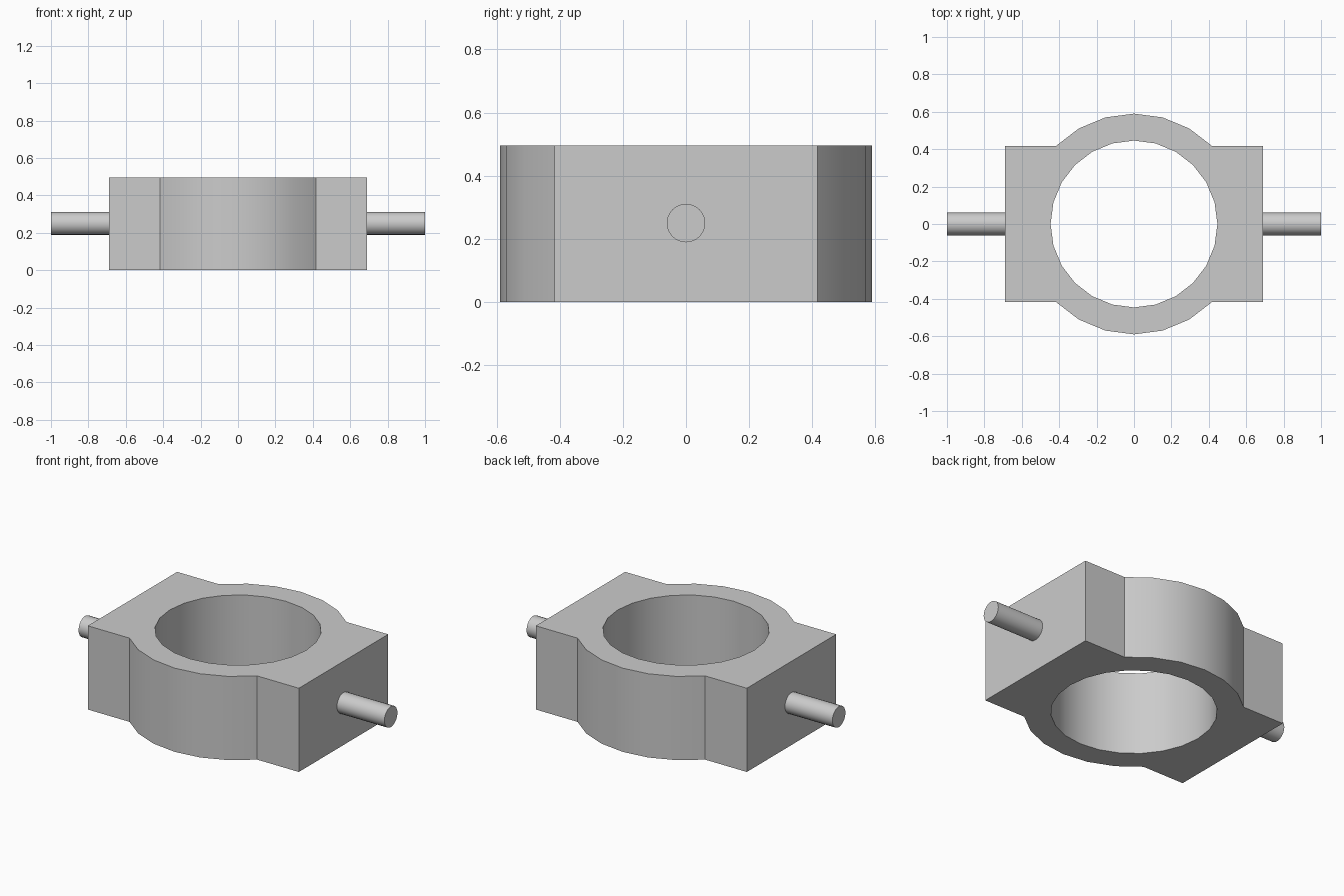
import bpy
import bmesh
from math import sin, cos, radians, pi
from mathutils import Matrix

OUTER, BORE, HEIGHT = 0.59, 0.446, 0.495
BLOCK_X = 0.69
PIN_R, PIN_Z = 0.061, 0.25

default = bpy.data.objects.get("Cube")
if default:
    bpy.data.objects.remove(default, do_unlink=True)

GREY = (0.6, 0.6, 0.6, 1)
grey = bpy.data.materials.new("plain_grey")
grey.use_nodes = True
grey.diffuse_color = GREY
grey.node_tree.nodes["Principled BSDF"].inputs["Base Color"].default_value = GREY


def finish(bm, name):
    bmesh.ops.recalc_face_normals(bm, faces=bm.faces)
    mesh = bpy.data.meshes.new(name)
    bm.to_mesh(mesh)
    bm.free()
    mesh.materials.append(grey)
    obj = bpy.data.objects.new(name, mesh)
    bpy.context.collection.objects.link(obj)
    bpy.ops.object.select_all(action='DESELECT')
    obj.select_set(True)
    bpy.context.view_layer.objects.active = obj
    bpy.ops.object.shade_smooth_by_angle(angle=radians(30))
    return obj


def arc(radius, start, stop):
    return [(radius * cos(radians(a)), radius * sin(radians(a)))
            for a in range(start, stop, 15)]


# Ring body: two arcs joined by square side blocks, with a round bore
c = OUTER * cos(pi / 4)
outline = (arc(OUTER, 45, 136) + [(-BLOCK_X, c), (-BLOCK_X, -c)]
           + arc(OUTER, 225, 316) + [(BLOCK_X, -c), (BLOCK_X, c)])
bm = bmesh.new()
edges = []
for loop in (outline, arc(BORE, 0, 360)):
    verts = [bm.verts.new((x, y, 0)) for x, y in loop]
    edges += [bm.edges.new((verts[i - 1], verts[i])) for i in range(len(verts))]
bmesh.ops.triangle_fill(bm, edges=edges, use_beauty=True)
top = bmesh.ops.extrude_face_region(bm, geom=bm.faces[:], use_keep_orig=True)
bmesh.ops.translate(bm, vec=(0, 0, HEIGHT),
                    verts=[g for g in top["geom"] if isinstance(g, bmesh.types.BMVert)])
# Merge the coplanar cap triangles into clean faces
bmesh.ops.dissolve_limit(bm, angle_limit=radians(1), verts=bm.verts[:], edges=bm.edges[:])
finish(bm, "ring_body")

# Pivot pins on both sides
for name, side in (("left_pin", 1), ("right_pin", -1)):
    inner = BLOCK_X - 0.02
    bm = bmesh.new()
    place = Matrix.Translation((side * (1 + inner) / 2, 0, PIN_Z)) @ Matrix.Rotation(pi / 2, 4, 'Y')
    bmesh.ops.create_cone(bm, cap_ends=True, segments=24, radius1=PIN_R,
                          radius2=PIN_R, depth=1 - inner, matrix=place)
    finish(bm, name)
